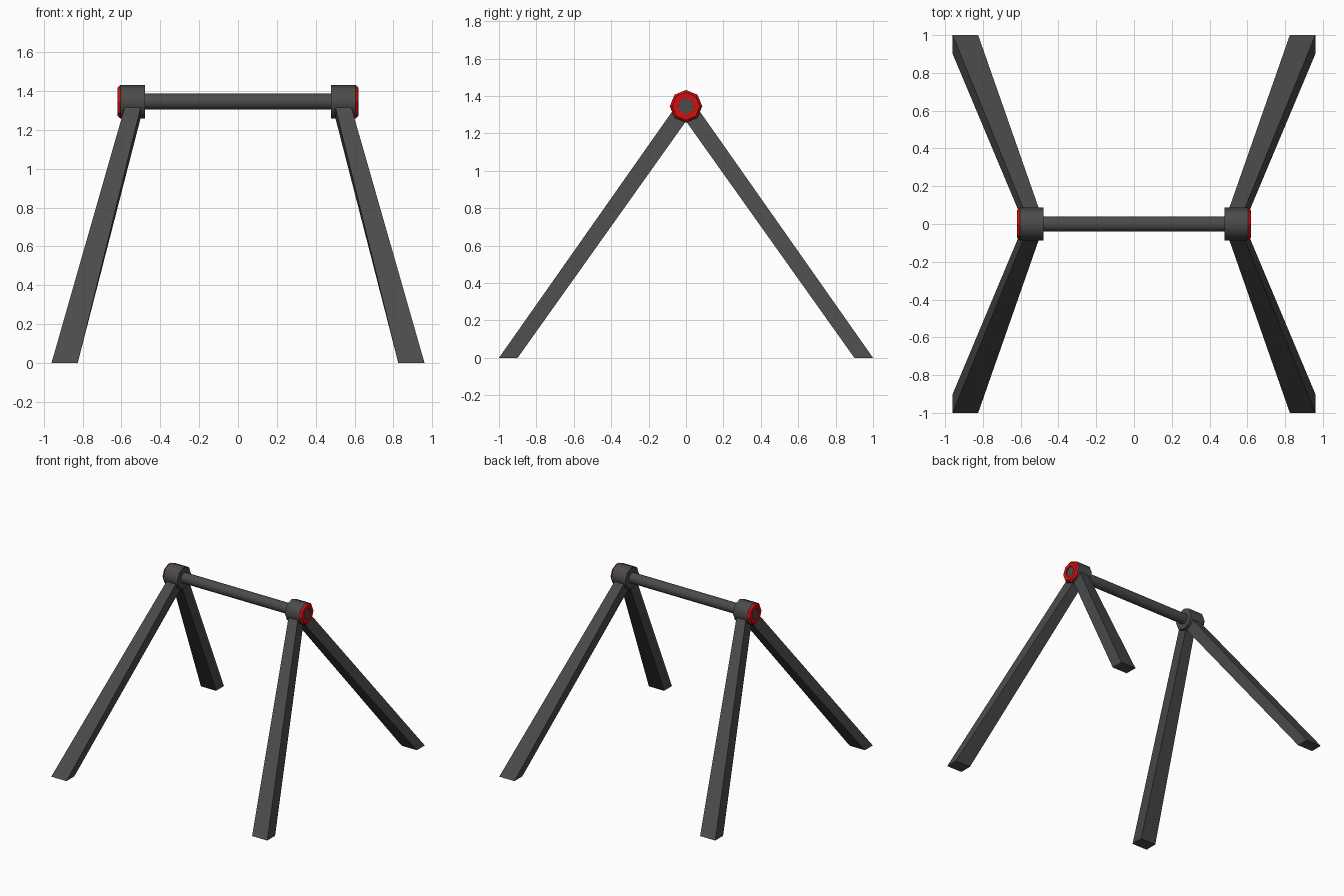
import bpy, math

if "Cube" in bpy.data.objects:
    bpy.data.objects.remove(bpy.data.objects["Cube"])

def material(name, rgb):
    m = bpy.data.materials.new(name)
    m.diffuse_color = (*rgb, 1)
    m.use_nodes = True
    m.node_tree.nodes["Principled BSDF"].inputs["Base Color"].default_value = m.diffuse_color
    return m

GREY = material("dark grey", (0.07, 0.07, 0.07))
RED = material("red", (0.65, 0.005, 0.005))
AXIS_Z = 1.345

def make(name, verts, faces, mat, smooth=False):
    me = bpy.data.meshes.new(name)
    me.from_pydata(verts, [], faces)
    me.materials.append(mat)
    ob = bpy.data.objects.new(name, me)
    bpy.context.collection.objects.link(ob)
    bpy.context.view_layer.objects.active = ob
    ob.select_set(True)
    bpy.ops.object.mode_set(mode='EDIT')
    bpy.ops.mesh.select_all(action='SELECT')
    bpy.ops.mesh.normals_make_consistent(inside=False)
    bpy.ops.object.mode_set(mode='OBJECT')
    if smooth:
        bpy.ops.object.shade_smooth_by_angle(angle=math.radians(46))
    ob.select_set(False)
    return ob

def lathe(name, profile, mat, sides=8, smooth=False, closed=False):
    """Spin (x, radius) points around the crossbar axis."""
    verts = [(x, r * math.sin(2 * math.pi * k / sides),
              AXIS_Z + r * math.cos(2 * math.pi * k / sides))
             for x, r in profile for k in range(sides)]
    n = len(profile)
    faces = []
    for i in range(n if closed else n - 1):
        a, b = i * sides, (i + 1) % n * sides
        for k in range(sides):
            j = (k + 1) % sides
            faces.append((a + k, a + j, b + j, b + k))
    if not closed:
        faces += [tuple(range(sides)), tuple(range((n - 1) * sides, n * sides))]
    return make(name, verts, faces, mat, smooth)

# Crossbar running through both hubs
lathe("crossbar", [(-0.612, 0.041), (0.612, 0.041)], GREY, 16, True)

for sx, side in ((-1, "left"), (1, "right")):
    # Hub sleeve
    lathe(side + "_hub", [(sx * 0.479, 0.087), (sx * 0.604, 0.087)], GREY, 8, True)
    # Bevelled red end ring
    lathe(side + "_end_ring",
          [(sx * 0.604, 0.087), (sx * 0.619, 0.074), (sx * 0.619, 0.042),
           (sx * 0.604, 0.042)], RED, closed=True)
    # Tapered splayed legs
    for sy, end in ((-1, "front"), (1, "back")):
        foot = [(0.825, 0.9, 0), (0.96, 0.9, 0), (0.96, 1, 0), (0.825, 1, 0)]
        top = [(0.50, 0, 1.265), (0.582, 0, 1.265),
               (0.582, 0.072, 1.32), (0.50, 0.072, 1.32)]
        make(f"{end}_{side}_leg", [(sx * x, sy * y, z) for x, y, z in foot + top],
             [(0, 1, 2, 3), (4, 5, 6, 7), (0, 1, 5, 4), (1, 2, 6, 5),
              (2, 3, 7, 6), (3, 0, 4, 7)], GREY)
